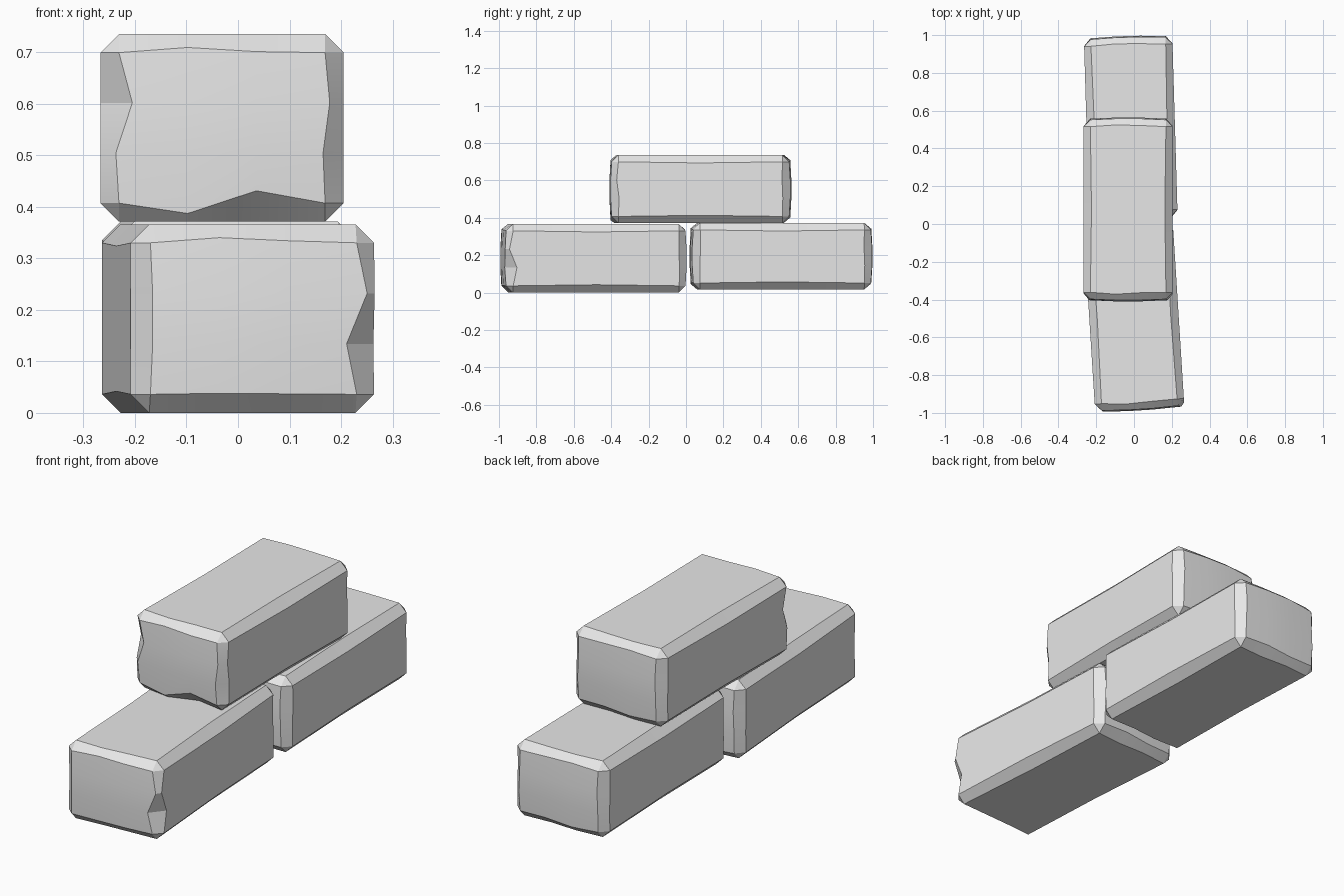
import bpy
import bmesh
import math
from mathutils import Vector

if "Cube" in bpy.data.objects:
    bpy.data.objects.remove(bpy.data.objects["Cube"], do_unlink=True)

# One plain stone colour
stone = bpy.data.materials.new("pale_grey_stone")
stone.use_nodes = True
GREY = (0.8, 0.8, 0.8, 1.0)
stone.diffuse_color = GREY
stone.node_tree.nodes["Principled BSDF"].inputs["Base Color"].default_value = GREY

CHAMFER = 0.036
BULGE = 0.006
# Sides run bottom, right, top, left: direction along each and its inward normal
ALONG = [Vector((1, 0)), Vector((0, 1)), Vector((-1, 0)), Vector((0, -1))]
INWARD = [Vector((0, 1)), Vector((-1, 0)), Vector((0, -1)), Vector((1, 0))]
# Boundary walk of the 4 x 4 end grid, in the same order
WALK = ([(i, 0) for i in range(3)] + [(3, i) for i in range(3)]
        + [(3 - i, 3) for i in range(3)] + [(0, 3 - i) for i in range(3)])


def body_ring(bm, hw, hh, y, chamfer, pull=None):
    """Sixteen points round the brick; pull shifts the points along each side in y."""
    ring = []
    for k in range(4):
        half, out = (hw, hh) if k % 2 == 0 else (hh, hw)
        for j in range(4):
            p = ALONG[k] * ((half - chamfer) * (2 * j / 3 - 1)) - INWARD[k] * out
            shift = pull[2 * k + j - 1] if pull and j in (1, 2) else 0
            ring.append(bm.verts.new((p.x, y + shift, p.y)))
    return ring


def end_cap(bm, hw, hh, hl, sign, chips):
    """Slightly bulging end face, worn chamfer strips and corner triangles."""
    base_y = hl - 2 * BULGE - CHAMFER
    pull = [-sign * (c - CHAMFER) for c in chips]
    outer = body_ring(bm, hw, hh, sign * base_y, CHAMFER, pull)
    grid = {}
    for u in range(4):
        for v in range(4):
            p = Vector(((hw - CHAMFER) * (2 * u / 3 - 1), (hh - CHAMFER) * (2 * v / 3 - 1)))
            if (u, v) in WALK:
                k, j = divmod(WALK.index((u, v)), 3)
                if j:
                    p += INWARD[k] * (chips[2 * k + j - 1] - CHAMFER)
            y = hl - 2 * BULGE + BULGE * ((u in (1, 2)) + (v in (1, 2)))
            grid[u, v] = bm.verts.new((p.x, sign * y, p.y))
    for u in range(3):
        for v in range(3):
            bm.faces.new([grid[u, v], grid[u + 1, v], grid[u + 1, v + 1], grid[u, v + 1]])
    inner = [grid[key] for key in WALK]
    for k in range(4):
        for j in range(3):
            a, b = 4 * k + j, 3 * k + j
            bm.faces.new([outer[a], outer[a + 1], inner[(b + 1) % 12], inner[b]])
        bm.faces.new([outer[4 * k + 3], outer[(4 * k + 4) % 16], inner[(3 * k + 3) % 12]])
    return outer


def brick(name, location, size, turn, front_chips, back_chips):
    hw, hl, hh = (s / 2 for s in size)
    bm = bmesh.new()
    rings = [end_cap(bm, hw, hh, hl, -1, front_chips),
             body_ring(bm, hw, hh, 0, CHAMFER + BULGE),
             end_cap(bm, hw, hh, hl, 1, back_chips)]
    for a, b in zip(rings, rings[1:]):
        for i in range(16):
            n = (i + 1) % 16
            bm.faces.new([a[i], a[n], b[n], b[i]])
    bmesh.ops.recalc_face_normals(bm, faces=bm.faces)
    mesh = bpy.data.meshes.new(name)
    bm.to_mesh(mesh)
    bm.free()
    mesh.materials.append(stone)
    obj = bpy.data.objects.new(name, mesh)
    bpy.context.collection.objects.link(obj)
    obj.location = location
    obj.rotation_euler.z = math.radians(turn)
    bpy.ops.object.select_all(action="DESELECT")
    obj.select_set(True)
    bpy.context.view_layer.objects.active = obj
    bpy.ops.object.shade_smooth_by_angle(angle=math.radians(20))


# Chip depths along the bottom, right, top and left edges of an end
worn_low = [0.038, 0.037, 0.056, 0.016, 0.032, 0.026, 0.04, 0.04]
worn_high = [0.016, 0.06, 0.04, 0.027, 0.034, 0.026, 0.062, 0.03]
mild = [0.03, 0.04, 0.034, 0.038, 0.03, 0.027, 0.038, 0.034]

brick("front_lower_brick", (0, -0.495, 0.183), (0.473, 0.985, 0.366), 3.6, worn_low, mild)
brick("back_lower_brick", (-0.017, 0.508, 0.193), (0.468, 0.974, 0.356), 1.7, mild, mild)
brick("upper_brick", (-0.031, 0.077, 0.553), (0.472, 0.973, 0.364), 0, worn_high, mild)
